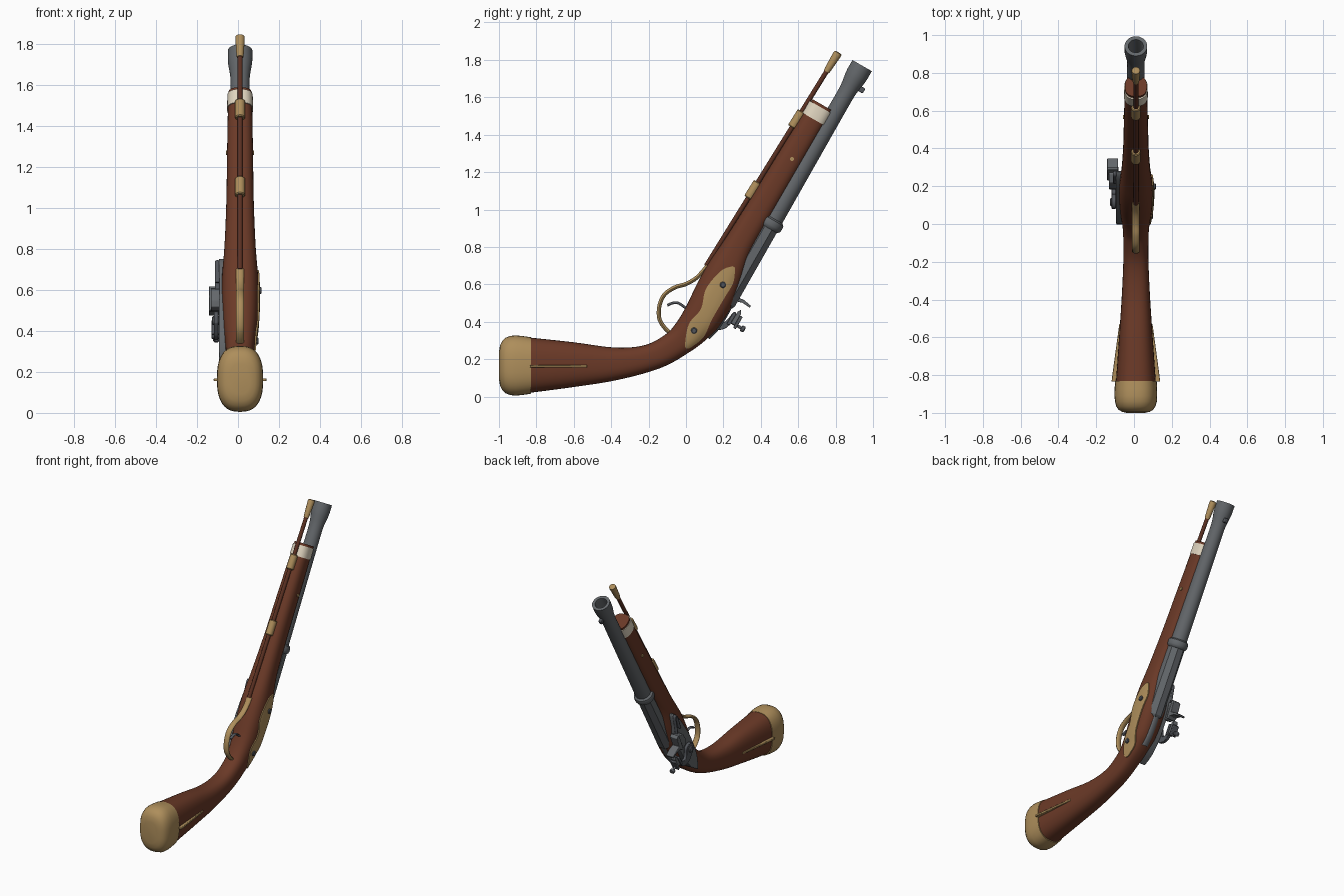
import bpy, bmesh, math
from mathutils import Vector
from mathutils.bvhtree import BVHTree

if "Cube" in bpy.data.objects:
    bpy.data.objects.remove(bpy.data.objects["Cube"])

CX = 0.01                      # gun centre plane
S, C = 0.5, 0.866              # barrel direction in the yz plane


def material(name, col):
    m = bpy.data.materials.new(name)
    m.diffuse_color = (*col, 1)
    m.use_nodes = True
    m.node_tree.nodes["Principled BSDF"].inputs["Base Color"].default_value = m.diffuse_color
    return m


WOOD = material("red_brown_wood", (0.145, 0.041, 0.020))
ROD = material("dark_wood", (0.105, 0.030, 0.016))
BRASS = material("brass", (0.42, 0.27, 0.105))
STEEL = material("steel", (0.125, 0.135, 0.145))
IRON = material("dark_iron", (0.085, 0.092, 0.105))
IVORY = material("ivory", (0.74, 0.66, 0.52))


def yz(u, v):
    """u runs along the barrel, v towards its top side."""
    return (S * u + C * v, C * u - S * v)


def P(x, u, v):
    return Vector((CX + x, *yz(u, v)))


def make(name, verts, faces, mat, angle=35, bevel=0):
    me = bpy.data.meshes.new(name)
    bm = bmesh.new()
    vs = [bm.verts.new(v) for v in verts]
    for f in faces:
        bm.faces.new([vs[i] for i in f])
    bmesh.ops.recalc_face_normals(bm, faces=bm.faces)
    bm.to_mesh(me)
    bm.free()
    me.materials.append(mat)
    for p in me.polygons:
        p.use_smooth = True
    me.set_sharp_from_angle(angle=math.radians(angle))
    ob = bpy.data.objects.new(name, me)
    bpy.context.collection.objects.link(ob)
    if bevel:
        b = ob.modifiers.new("bevel", 'BEVEL')
        b.width, b.segments, b.limit_method = bevel, 2, 'ANGLE'
    return ob


def skin(name, rings, mat, angle=35):
    n = len(rings[0])
    faces = [(i * n + j, i * n + (j + 1) % n, (i + 1) * n + (j + 1) % n, (i + 1) * n + j)
             for i in range(len(rings) - 1) for j in range(n)]
    faces += [tuple(range(n)), tuple((len(rings) - 1) * n + j for j in range(n))]
    return make(name, [p for r in rings for p in r], faces, mat, angle)


def section(st, n=40, e=0.78):
    """Rounded section between underside point A and top point B."""
    ay, az, by, bz, hw = st
    pw = lambda t: math.copysign(abs(t) ** e, t)
    out = []
    for k in range(n):
        a = 2 * math.pi * k / n
        s = pw(math.sin(a)) / 2
        out.append(Vector((CX + hw * pw(math.cos(a)),
                           (ay + by) / 2 + s * (ay - by), (az + bz) / 2 + s * (az - bz))))
    return out


def spline(pts, steps=6):
    pts = [Vector(p) for p in pts]
    out = []
    for i in range(len(pts) - 1):
        a, b, c, d = pts[max(i - 1, 0)], pts[i], pts[i + 1], pts[min(i + 2, len(pts) - 1)]
        for k in range(steps):
            t = k / steps
            out.append(b + 0.5 * t * ((c - a) + t * (2 * a - 5 * b + 4 * c - d + t * (3 * b - a - 3 * c + d))))
    return out + [pts[-1]]


def lathe(name, origin, end, profile, mat, sides=24, angle=35):
    o = Vector(origin)
    d = (Vector(end) - o).normalized()
    x = Vector((1, 0, 0)) if abs(d.x) < 0.5 else Vector((0, S, C))
    n = d.cross(x)
    rings = []
    for t, r in profile:
        rings.append([o + d * t + r * (x * math.cos(a) + n * math.sin(a))
                      for a in (2 * math.pi * (k + 0.5) / sides for k in range(sides))])
    return skin(name, rings, mat, angle)


def prism(name, pts, x0, x1, mat, bevel=0.004, uv=True):
    pts = [yz(*p) if uv else p for p in pts]
    return skin_bevel(name, [[Vector((CX + x, *p)) for p in pts] for x in (x0, x1)], mat, bevel)


def skin_bevel(name, rings, mat, bevel):
    ob = skin(name, rings, mat)
    if bevel:
        b = ob.modifiers.new("bevel", 'BEVEL')
        b.width, b.segments, b.limit_method = bevel, 2, 'ANGLE'
    return ob


def strap(name, path, hw, th, mat):
    """Rounded strip swept along a path in the yz plane."""
    pts = spline(path)
    rings = []
    for i, p in enumerate(pts):
        t = (pts[min(i + 1, len(pts) - 1)] - pts[max(i - 1, 0)]).normalized()
        n = Vector((-t.y, t.x))
        rings.append([Vector((CX + hw * math.cos(a), *(p + n * th * math.sin(a))))
                      for a in (2 * math.pi * k / 12 for k in range(12))])
    return skin(name, rings, mat, 50)


def uvst(u, va, vb, hw):
    return (*yz(u, va), *yz(u, vb), hw)


# Stock
stations = [(-.86, .318, -.86, .017, .107), (-.6, .29, -.6, .051, .089),
            (-.38, .262, -.36, .09, .074), (-.22, .275, -.13, .155, .066),
            (-.11, .332, .03, .245, .068), (-.055, .39, .12, .315, .075),
            uvst(.41, -.24, -.034, .085), uvst(.55, -.25, -.03, .091),
            uvst(.68, -.252, -.05, .088), uvst(.85, -.24, -.083, .076),
            uvst(1.1, -.23, -.085, .067), uvst(1.4, -.222, -.085, .063),
            uvst(1.715, -.21, -.085, .058)]
stock = skin("stock", [section(s) for s in spline(stations)], WOOD)

# Butt cap and its side spurs
cap = [(-.83, .151, .110), (-.87, .157, .1125), (-.91, .161, .113), (-.94, .158, .111),
       (-.965, .148, .104), (-.983, .131, .092), (-.994, .108, .074), (-1.0, .075, .048)]
skin("butt_cap", [section((y, .166 + h, y, .166 - h, w)) for y, h, w in cap], BRASS, 45)
for side, sx in (("left", -1), ("right", 1)):
    rings = [[Vector((CX + sx * x, y, z)) for x, y in
              ((.06, -.835), (.129, -.835), (.122, -.78), (.088, -.53), (.06, -.53))] for z in (.155, .169)]
    skin_bevel("butt_spur_" + side, rings, BRASS, .003)

# Ivory fore-end band
skin("fore_end_band", [section(uvst(u, -.219, -.078, w))
                       for u, w in ((1.625, .0635), (1.70, .062))], IVORY)

# Barrel: octagonal breech, ring, round tapering tube with flared bored muzzle
AX = -.069
base, tip = P(0, 0, AX), P(0, 2, AX)
lathe("barrel_breech", base, tip, [(.53, .05), (.545, .059), (1.02, .056)], STEEL, 8, 20)
lathe("barrel_ring", base, tip, [(1.0, .055), (1.01, .064), (1.02, .067), (1.04, .067),
                                 (1.05, .064), (1.06, .05)], STEEL, 32)
lathe("barrel_tube", base, tip, [(1.03, .052), (1.4, .049), (1.80, .046), (1.85, .047), (1.885, .051),
                                 (1.92, .057), (1.95, .06), (2.003, .06), (2.003, .04), (1.985, .037),
                                 (1.72, .035)], STEEL, 32)
prism("front_sight", [(1.875, -.03), (1.905, -.03), (1.905, .008), (1.875, .008)], -.011, .011, IRON)
strap("breech_tang", [yz(.58, -.035), yz(.48, -.032), yz(.40, -.036), (.12, .313)], .022, .009, STEEL)

# Ramrod, brass tip and pipes
r0, r1 = P(0, .66, -.256), P(0, 2.0, -.2145)
lathe("ramrod", r0, r1, [(0, .013), (1.27, .013)], ROD, 16)
lathe("ramrod_tip", r0, r1, [(1.22, .016), (1.235, .018), (1.325, .023), (1.338, .022), (1.342, .015)], BRASS, 20)
for i, t in enumerate((.475, .92)):
    lathe("ramrod_pipe_%d" % i, r0, r1, [(t - .05, .021), (t - .045, .025), (t + .045, .025), (t + .05, .021)],
          BRASS, 20)

# Trigger guard and trigger
strap("trigger_guard", [(.115, .70), (.06, .638), (0, .602), (-.06, .583), (-.115, .545), (-.142, .485),
                        (-.143, .42), (-.12, .375), (-.08, .335)], .02, .011, BRASS)
strap("trigger", [(-.10, .488), (-.07, .50), (-.035, .497), (.02, .455)], .011, .007, IRON)

# Side plate following the stock's right surface
left = spline([(.25, .697), (.187, .672), (.107, .576), (.08, .469), (.016, .389), (-.005, .283), (.002, .256)])
right = spline([(.262, .69), (.253, .61), (.203, .523), (.138, .41), (.096, .32), (.035, .268), (.012, .256)])
tree = BVHTree.FromPolygons([v.co for v in stock.data.vertices],
                            [tuple(p.vertices) for p in stock.data.polygons])
COLS = 8


def on_stock(p):
    hit = tree.ray_cast(Vector((1, *p)), Vector((-1, 0, 0)))[0]
    return hit.x if hit else CX + .03


verts = []
for off in (.007, -.006):
    for a, b in zip(left, right):
        for k in range(COLS):
            q = a.lerp(b, k / (COLS - 1))
            verts.append(Vector((on_stock(q) + off, *q)))
R = len(left)
N = R * COLS
faces = []
for i in range(R - 1):
    for k in range(COLS - 1):
        q = (i * COLS + k, i * COLS + k + 1, (i + 1) * COLS + k + 1, (i + 1) * COLS + k)
        faces += [q, tuple(j + N for j in reversed(q))]
rim = ([k for k in range(COLS)] + [i * COLS + COLS - 1 for i in range(1, R)]
       + [(R - 1) * COLS + k for k in range(COLS - 2, -1, -1)] + [i * COLS for i in range(R - 2, 0, -1)])
for a, b in zip(rim, rim[1:] + rim[:1]):
    faces.append((a, b, b + N, a + N))
make("side_plate", verts, faces, BRASS)
for i, p in enumerate(((.198, .597), (.043, .352))):
    x = on_stock(p)
    lathe("side_screw_%d" % i, (x, *p), (x + 1, *p), [(0, .017), (.012, .017), (.016, .012)], IRON, 16)

# Cross pins through the fore-end
lathe("stock_pin", P(-.069, 1.383, -.144), P(1, 1.383, -.144), [(0, .011), (.138, .011)], BRASS, 12)

# Lock plate on the left side
plate = spline([(.22, -.13), (.30, -.085), (.42, -.062), (.60, -.068), (.70, -.10), (.79, -.135),
                (.70, -.17), (.5, -.19), (.32, -.175), (.22, -.13)], 4)[:-1]
prism("lock_plate", plate, -.104, -.05, STEEL)

# Cock with jaws, flint and clamp screw
cock = spline([(.42, -.15), (.40, -.11), (.385, -.07), (.40, -.02), (.44, .008), (.515, .012), (.515, -.006),
               (.455, -.018), (.43, -.05), (.45, -.075), (.485, -.10), (.49, -.14), (.46, -.165),
               (.42, -.15)], 4)[:-1]
prism("cock", cock, -.128, -.106, IRON)
lathe("cock_screw", P(-.10, .448, -.125), P(-1, .448, -.125), [(0, .022), (.032, .022), (.037, .016)], STEEL, 16)
prism("lower_jaw", [(.445, -.006), (.52, -.006), (.52, .012), (.445, .012)], -.14, -.092, IRON)
prism("flint", [(.46, .012), (.53, .012), (.548, .022), (.53, .034), (.46, .034)], -.134, -.098, STEEL, .002)
prism("upper_jaw", [(.445, .034), (.52, .034), (.52, .05), (.445, .05)], -.14, -.092, IRON)
lathe("jaw_screw", P(-.116, .465, 0), P(-.116, .465, 1), [(-.01, .008), (.072, .008), (.073, .017), (.09, .017),
                                                         (.094, .011)], IRON, 16)

# Pan, frizzen and frizzen spring
prism("pan", [(.54, -.10), (.57, -.115), (.63, -.11), (.66, -.075), (.66, -.055), (.54, -.055)],
      -.142, -.09, STEEL)
frizzen = [(.55, -.052), (.55, -.038), (.572, -.03), (.585, .01), (.582, .058), (.594, .058), (.602, .01),
           (.598, -.03), (.67, -.038), (.68, -.06), (.66, -.066)]
prism("frizzen", frizzen, -.152, -.094, STEEL, .003)
strap("frizzen_spring", [yz(.64, -.082), yz(.70, -.105), yz(.765, -.125), yz(.775, -.138), yz(.75, -.145),
                         yz(.66, -.13)], .012, .006, IRON).location.x = -.11
